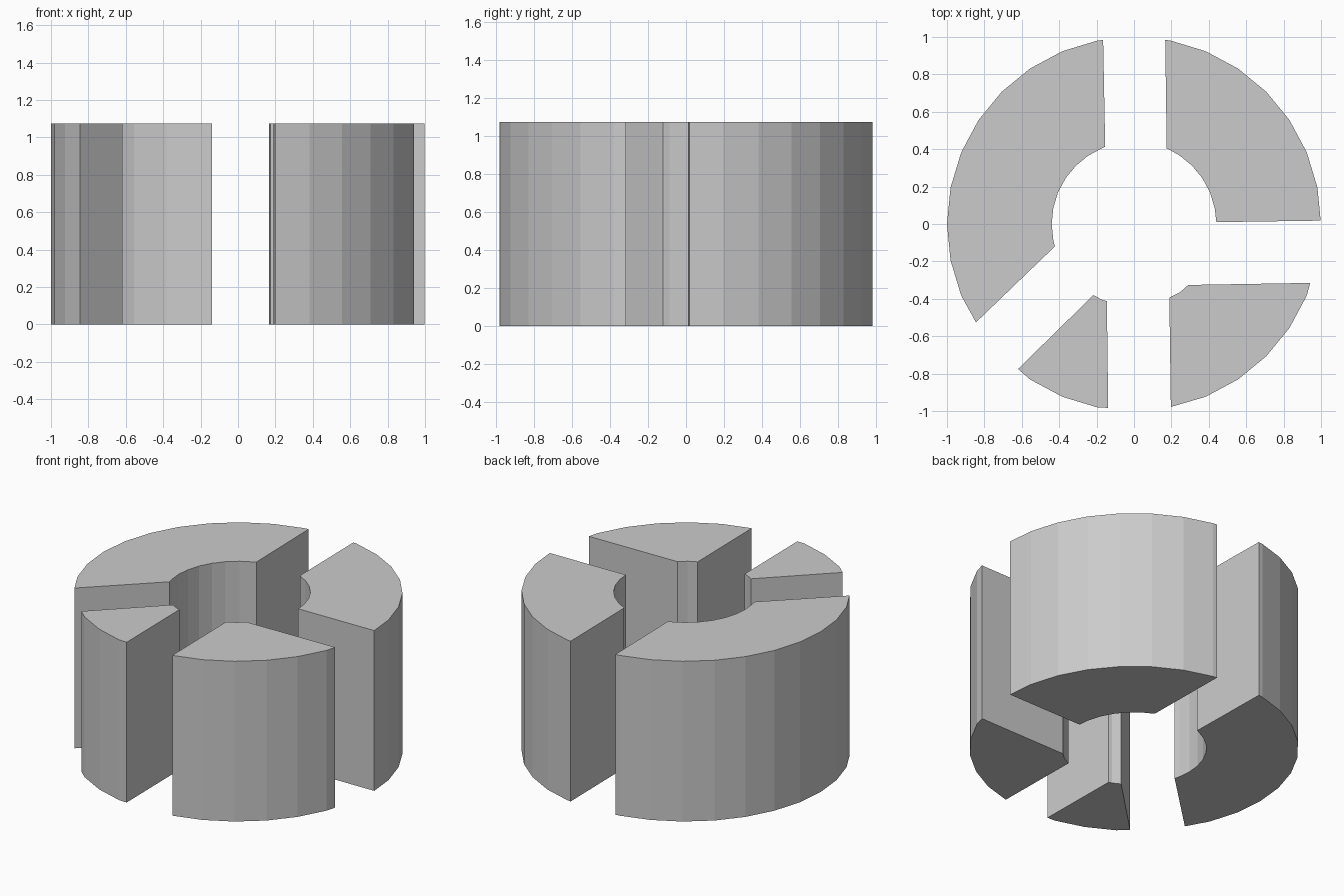
import bpy, bmesh
from math import atan2, cos, sin, pi, floor

if "Cube" in bpy.data.objects:
    bpy.data.objects.remove(bpy.data.objects["Cube"])

HEIGHT = 1.075
R_OUT, R_IN = 1.0, 0.44
STEP = 2 * pi / 32


def arc(radius, start, end):
    """Corners of a 32-sided circle lying counter-clockwise between two points."""
    a0 = atan2(start[1], start[0])
    a1 = atan2(end[1], end[0])
    if a1 < a0:
        a1 += 2 * pi
    first = floor(a0 / STEP + 0.04) + 1
    pts = []
    while first * STEP < a1 - 0.04 * STEP:
        pts.append((radius * cos(first * STEP), radius * sin(first * STEP)))
        first += 1
    return pts


def ring_piece(name, out_start, out_end, in_end, in_start):
    outline = [out_start, *arc(R_OUT, out_start, out_end), out_end,
               in_end, *reversed(arc(R_IN, in_start, in_end)), in_start]
    bm = bmesh.new()
    base = bm.faces.new([bm.verts.new((x, y, 0)) for x, y in outline])
    top = bmesh.ops.extrude_face_region(bm, geom=[base], use_keep_orig=True)
    verts = [v for v in top["geom"] if isinstance(v, bmesh.types.BMVert)]
    bmesh.ops.translate(bm, verts=verts, vec=(0, 0, HEIGHT))
    bmesh.ops.recalc_face_normals(bm, faces=bm.faces[:])
    mesh = bpy.data.meshes.new(name)
    bm.to_mesh(mesh)
    bm.free()
    obj = bpy.data.objects.new(name, mesh)
    bpy.context.collection.objects.link(obj)


# Four ring segments separated by straight slots (counter-clockwise corners)
ring_piece("back_right_segment",
           (0.998, 0.018), (0.167, 0.984), (0.175, 0.405), (0.44, 0.01))
ring_piece("back_left_segment",
           (-0.165, 0.984), (-0.845, -0.526), (-0.423, -0.12), (-0.154, 0.414))
ring_piece("front_left_segment",
           (-0.62, -0.775), (-0.138, -0.983), (-0.145, -0.412), (-0.217, -0.38))
ring_piece("front_right_segment",
           (0.197, -0.978), (0.942, -0.315), (0.29, -0.326), (0.189, -0.394))
